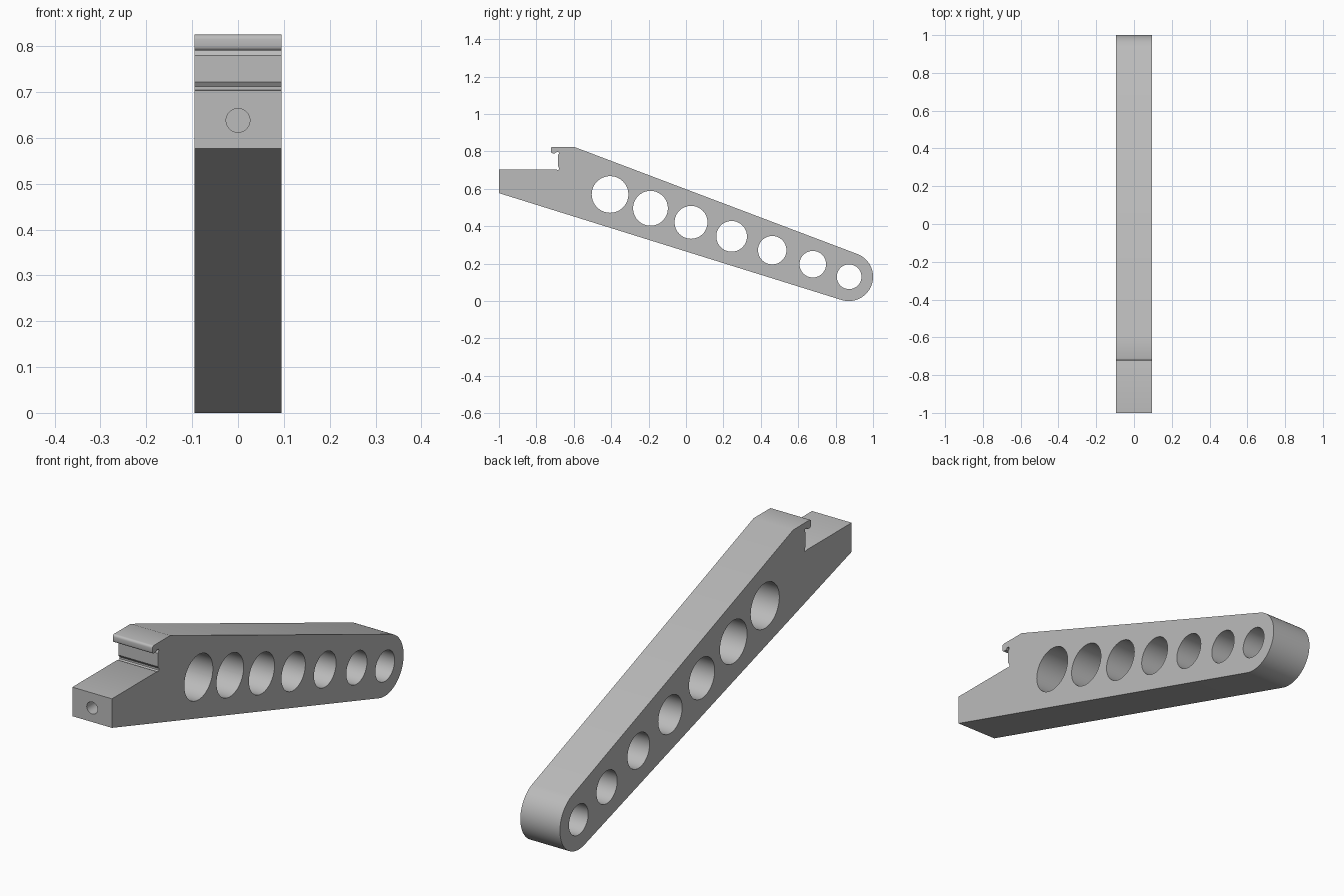
import bpy, bmesh, math
from mathutils import Vector, Matrix

if "Cube" in bpy.data.objects:
    bpy.data.objects.remove(bpy.data.objects["Cube"])

HALF_W = 0.095
END, END_R = Vector((0.87, 0.13)), 0.13

grey = bpy.data.materials.new("plain grey")
grey.diffuse_color = (0.5, 0.5, 0.5, 1)
grey.use_nodes = True
grey.node_tree.nodes["Principled BSDF"].inputs["Base Color"].default_value = grey.diffuse_color


def tangent_angle(p, side):
    """Angle on the rounded end where a line from p touches it."""
    d = Vector(p) - END
    return math.atan2(d.y, d.x) + side * math.acos(END_R / d.length)


def arc(c, r, a0, a1, n):
    return [(c[0] + r * math.cos(a0 + (a1 - a0) * i / n),
             c[1] + r * math.sin(a0 + (a1 - a0) * i / n)) for i in range(n + 1)]


def finish(name, bm):
    bmesh.ops.recalc_face_normals(bm, faces=bm.faces)
    me = bpy.data.meshes.new(name)
    bm.to_mesh(me)
    bm.free()
    me.materials.append(grey)
    ob = bpy.data.objects.new(name, me)
    bpy.context.collection.objects.link(ob)
    return ob


# Side profile (y, z): sloping arm, rounded end, hooked lip and front tongue
low, high = (-1.0, 0.577), (-0.60, 0.825)
a_low, a_high = tangent_angle(low, 1), tangent_angle(high, -1)
profile = [low]
profile += arc(END, END_R, a_low - 2 * math.pi if a_low > 0 else a_low, a_high, 40)
profile += [high]
profile += arc((-0.712, 0.815), 0.01, math.pi / 2, math.pi, 4)
profile += arc((-0.712, 0.800), 0.01, math.pi, 1.5 * math.pi, 4)
profile += [(-0.70, 0.790), (-0.692, 0.797), (-0.682, 0.797), (-0.678, 0.790),
            (-0.685, 0.780), (-0.685, 0.722), (-0.678, 0.712), (-0.678, 0.704),
            (-0.685, 0.700), (-0.692, 0.703), (-1.0, 0.703)]

bm = bmesh.new()
face = bm.faces.new([bm.verts.new((-HALF_W, y, z)) for y, z in profile])
ext = bmesh.ops.extrude_face_region(bm, geom=[face])
bmesh.ops.translate(bm, vec=(2 * HALF_W, 0, 0),
                    verts=[v for v in ext["geom"] if isinstance(v, bmesh.types.BMVert)])
arm = finish("arm", bm)


def add_cylinder(bm, centre, r, depth, axis, seg):
    rot = Matrix.Rotation(math.pi / 2, 4, axis)
    bmesh.ops.create_cone(bm, cap_ends=True, segments=seg, radius1=r, radius2=r,
                          depth=depth, matrix=Matrix.Translation(centre) @ rot)


# Cutters: seven shrinking cross holes and a blind hole in the front tongue
holes = [(-0.406, 0.570, 0.098), (-0.190, 0.496, 0.093), (0.027, 0.421, 0.088),
         (0.244, 0.346, 0.082), (0.461, 0.272, 0.076), (0.678, 0.197, 0.071),
         (0.872, 0.130, 0.066)]
bm = bmesh.new()
for y, z, r in holes:
    add_cylinder(bm, (0, y, z), r, 0.5, 'Y', 64)
add_cylinder(bm, (0, -1.0, 0.638), 0.026, 0.4, 'X', 32)
cutter = finish("hole_cutter", bm)
cutter.hide_render = True

mod = arm.modifiers.new("holes", 'BOOLEAN')
mod.operation, mod.solver, mod.object = 'DIFFERENCE', 'EXACT', cutter
bpy.context.view_layer.objects.active = arm
arm.select_set(True)
bpy.ops.object.modifier_apply(modifier=mod.name)
bpy.data.objects.remove(cutter)
bpy.ops.object.shade_smooth_by_angle(angle=math.radians(30))
